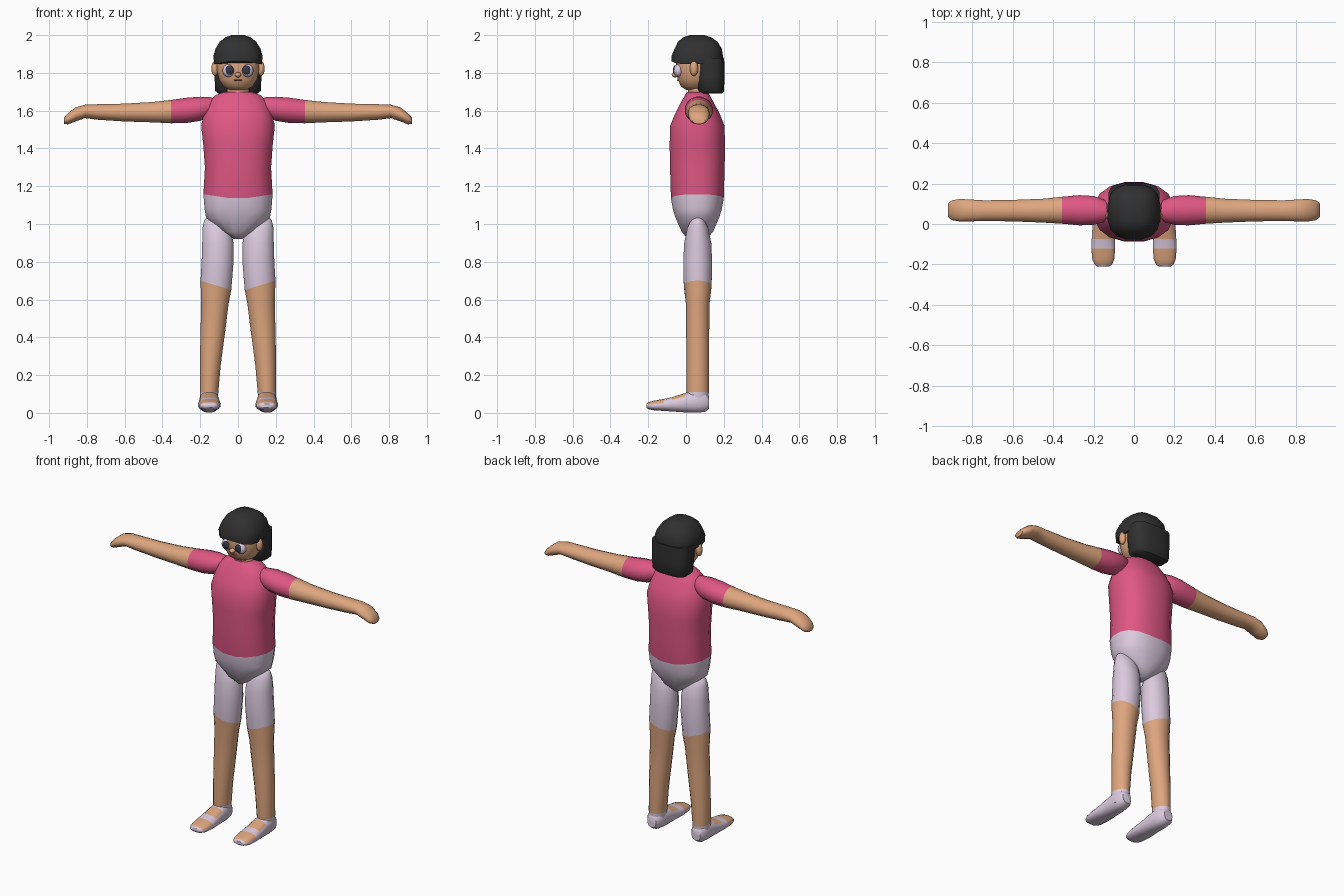
import bpy, bmesh, math
from mathutils import Matrix, Vector


def material(name, rgb):
    m = bpy.data.materials.new(name)
    m.diffuse_color = (*rgb, 1)
    return m


SKIN = material("skin", (0.73, 0.38, 0.21))
PINK = material("pink cloth", (0.74, 0.095, 0.23))
LILAC = material("lilac cloth", (0.71, 0.59, 0.73))
BLACK = material("black hair", (0.03, 0.03, 0.03))
DARK = material("dark pupil", (0.035, 0.04, 0.065))
LIP = material("lip red", (0.42, 0.12, 0.10))

PLANES = {"X": (1, 2), "Y": (0, 2), "Z": (0, 1)}


def finish(name, bm, mats, rule=None, mirror=False, angle=50):
    bmesh.ops.recalc_face_normals(bm, faces=bm.faces)
    if rule:
        for f in bm.faces:
            f.material_index = rule(f.calc_center_median(), f.normal)
    me = bpy.data.meshes.new(name)
    bm.to_mesh(me)
    bm.free()
    ob = bpy.data.objects.new(name, me)
    bpy.context.collection.objects.link(ob)
    for m in mats:
        me.materials.append(m)
    if mirror:
        ob.modifiers.new("mirror", "MIRROR").use_mirror_merge = False
    bpy.ops.object.select_all(action="DESELECT")
    ob.select_set(True)
    bpy.context.view_layer.objects.active = ob
    bpy.ops.object.shade_smooth_by_angle(angle=math.radians(angle))
    return ob


def loft(name, axis, rings, mats, rule=None, mirror=False, sides=16, power=2.0, shape=None):
    """Skin rings of (x, y, z, radius a, radius b); power above 2 squares them off."""
    a, b = PLANES[axis]
    bm = bmesh.new()
    loops = []
    for x, y, z, ra, rb in rings:
        loop = []
        for i in range(sides):
            t = 2 * math.pi * (i + 0.5) / sides
            c, s = math.cos(t), math.sin(t)
            p = Vector((x, y, z))
            p[a] += ra * math.copysign(abs(c) ** (2 / power), c)
            p[b] += rb * math.copysign(abs(s) ** (2 / power), s)
            loop.append(bm.verts.new(shape(p) if shape else p))
        loops.append(loop)
    for l0, l1 in zip(loops, loops[1:]):
        for i in range(sides):
            j = (i + 1) % sides
            bm.faces.new((l0[i], l0[j], l1[j], l1[i]))
    bm.faces.new(loops[0])
    bm.faces.new(loops[-1])
    return finish(name, bm, mats, rule, mirror)


def ball(name, loc, size, mat, mirror=False):
    bm = bmesh.new()
    bmesh.ops.create_uvsphere(bm, u_segments=12, v_segments=8, radius=1,
                              matrix=Matrix.LocRotScale(Vector(loc), None, Vector(size)))
    return finish(name, bm, [mat], mirror=mirror)


# Torso: shirt above, shorts below, hem dipping at the middle
def hem_dip(p):
    if 1.12 < p.z < 1.16:
        p.z += 0.15 * abs(p.x) - 0.015
    return p


loft("torso", "Z", [
    (0, 0.06, 0.92, 0.02, 0.05), (0, 0.06, 0.96, 0.085, 0.085),
    (0, 0.06, 1.035, 0.172, 0.118), (0, 0.06, 1.08, 0.18, 0.132),
    (0, 0.06, 1.145, 0.186, 0.142), (0, 0.06, 1.3, 0.178, 0.147),
    (0, 0.06, 1.42, 0.187, 0.149), (0, 0.06, 1.52, 0.198, 0.146),
    (0, 0.06, 1.58, 0.185, 0.122), (0, 0.06, 1.64, 0.162, 0.09),
    (0, 0.06, 1.68, 0.125, 0.068), (0, 0.06, 1.70, 0.075, 0.055)],
    [LILAC, PINK], lambda c, n: int(c.z > 1.14), power=2.4, shape=hem_dip)

# Arms: sleeve, bare arm and drooping mitten hand
loft("arm", "X", [
    (0.11, 0.06, 1.63, 0.03, 0.03), (0.145, 0.065, 1.62, 0.055, 0.052),
    (0.20, 0.067, 1.61, 0.073, 0.065), (0.27, 0.068, 1.602, 0.076, 0.068),
    (0.355, 0.068, 1.595, 0.068, 0.063), (0.45, 0.066, 1.592, 0.06, 0.055),
    (0.60, 0.066, 1.59, 0.054, 0.048), (0.74, 0.066, 1.593, 0.052, 0.042),
    (0.81, 0.067, 1.596, 0.055, 0.036), (0.86, 0.068, 1.58, 0.057, 0.038),
    (0.90, 0.068, 1.557, 0.05, 0.03), (0.92, 0.068, 1.547, 0.034, 0.018)],
    [PINK, SKIN], lambda c, n: int(c.x > 0.355), mirror=True)

# Legs: shorts, bare leg and heel of the shoe
def leg_hem(p):
    if 0.66 < p.z < 0.69:
        p.z += 0.3 * (p.x - 0.115)
    return p


loft("leg", "Z", [
    (0.155, 0.062, 0.03, 0.045, 0.055), (0.153, 0.062, 0.11, 0.05, 0.06),
    (0.147, 0.062, 0.25, 0.056, 0.061), (0.134, 0.062, 0.42, 0.066, 0.062),
    (0.122, 0.062, 0.58, 0.074, 0.064), (0.117, 0.062, 0.675, 0.083, 0.075),
    (0.108, 0.062, 0.80, 0.086, 0.078), (0.107, 0.062, 0.90, 0.084, 0.073),
    (0.112, 0.062, 0.98, 0.077, 0.056), (0.125, 0.062, 1.02, 0.055, 0.036),
    (0.135, 0.062, 1.04, 0.025, 0.018)],
    [LILAC, SKIN], lambda c, n: int(c.z < 0.67 and (c.z > 0.11 or c.y < 0.01)),
    mirror=True, shape=leg_hem)

# Shoes: bare instep and toes on either side of a strap
loft("shoe", "Y", [
    (0.155, 0.122, 0.055, 0.03, 0.035), (0.155, 0.10, 0.058, 0.046, 0.054),
    (0.153, 0.05, 0.06, 0.052, 0.06), (0.152, -0.005, 0.054, 0.054, 0.052),
    (0.152, -0.075, 0.045, 0.058, 0.038), (0.152, -0.12, 0.042, 0.06, 0.032),
    (0.152, -0.175, 0.039, 0.055, 0.025), (0.152, -0.20, 0.038, 0.044, 0.018),
    (0.152, -0.21, 0.038, 0.03, 0.01)],
    [LILAC, SKIN],
    lambda c, n: int(n.z > 0.45 and (-0.075 < c.y < -0.005 or -0.19 < c.y < -0.12)),
    mirror=True, power=2.4, shape=lambda p: Vector((p.x, p.y, max(p.z, 0))))

# Neck and head
loft("neck", "Z", [(0, 0.06, 1.65, 0.068, 0.05), (0, 0.06, 1.70, 0.06, 0.05),
                   (0, 0.06, 1.76, 0.055, 0.05)], [SKIN])
loft("head", "Z", [
    (0, 0.045, 1.71, 0.045, 0.045), (0, 0.045, 1.728, 0.078, 0.073),
    (0, 0.047, 1.765, 0.102, 0.092), (0, 0.05, 1.81, 0.112, 0.102),
    (0, 0.055, 1.87, 0.115, 0.11), (0, 0.06, 1.94, 0.09, 0.09)],
    [SKIN], power=2.3)
ball("ear", (0.122, 0.042, 1.823), (0.019, 0.022, 0.04), SKIN, True)

# Face
ball("eye", (0.05, -0.04, 1.812), (0.032, 0.026, 0.034), LILAC, True)
ball("pupil", (0.045, -0.058, 1.815), (0.023, 0.011, 0.025), DARK, True)
ball("nose", (0, -0.056, 1.79), (0.017, 0.02, 0.014), SKIN)
ball("mouth", (0, -0.04, 1.762), (0.026, 0.007, 0.005), LIP)


# Hair: cap with an arched fringe, and a long back section
def fringe(p):
    if p.z < 1.855 and p.y < 0 and abs(p.x) < 0.11:
        p.z += 0.02 * (1 - abs(p.x) / 0.11)
    return p


loft("hair_cap", "Z", [
    (0, 0.06, 1.848, 0.128, 0.138), (0, 0.06, 1.89, 0.132, 0.138),
    (0, 0.065, 1.93, 0.12, 0.126), (0, 0.062, 1.965, 0.098, 0.106),
    (0, 0.06, 1.988, 0.068, 0.076), (0, 0.06, 2.0, 0.035, 0.04)],
    [BLACK], power=2.7, shape=fringe)
loft("hair_back", "Z", [
    (0, 0.137, 1.69, 0.105, 0.056), (0, 0.132, 1.705, 0.122, 0.07),
    (0, 0.13, 1.78, 0.126, 0.075), (0, 0.128, 1.88, 0.128, 0.075)],
    [BLACK], power=3.2)
